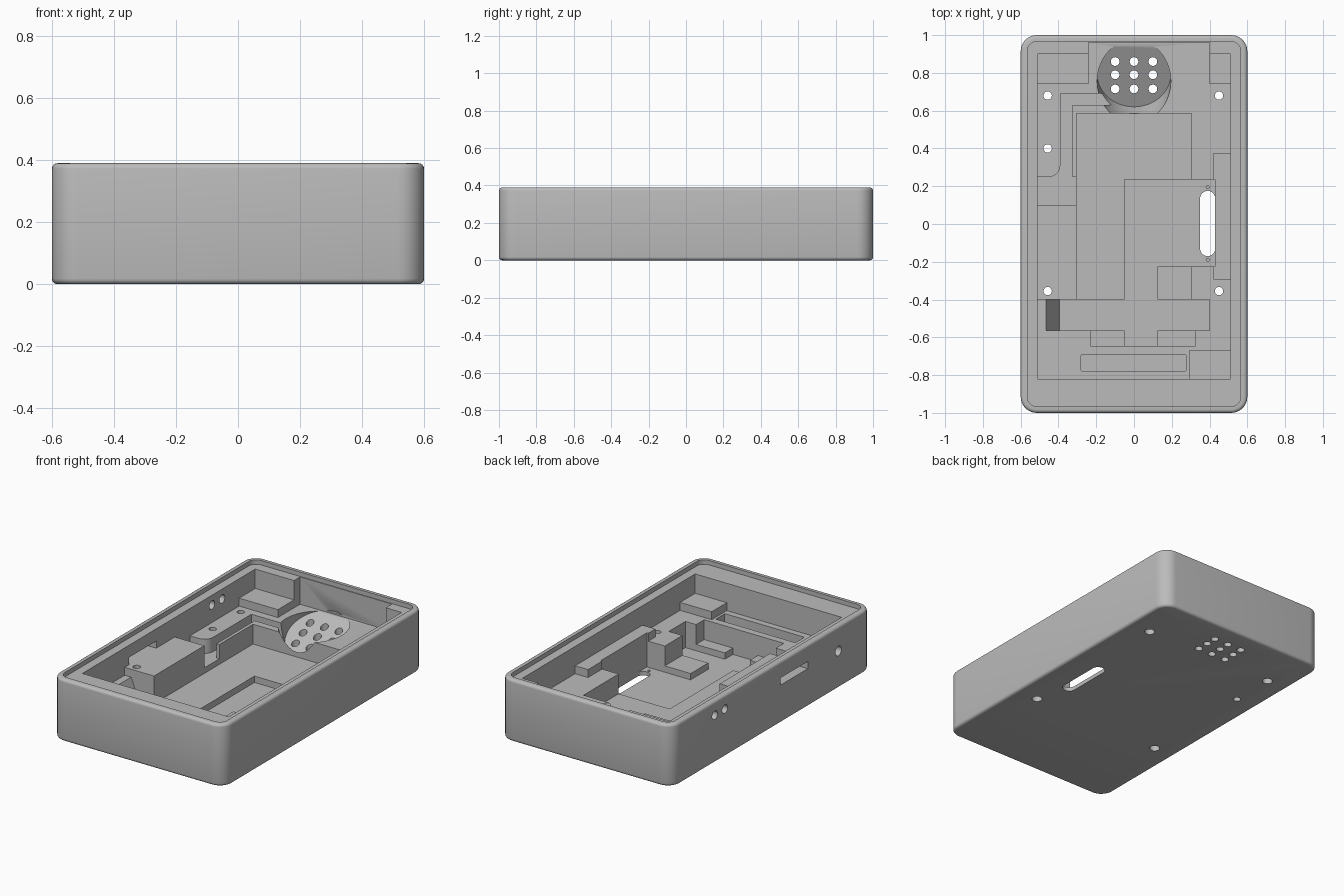
import bpy, bmesh, math
from mathutils import Matrix, Vector

if "Cube" in bpy.data.objects:
    bpy.data.objects.remove(bpy.data.objects["Cube"])

TOP, LEDGE, SHELF, RAISED, FLOOR, DEEP = 0.39, 0.362, 0.19, 0.24, 0.065, 0.025

grey = bpy.data.materials.new("case_grey")
grey.diffuse_color = (0.5, 0.5, 0.5, 1)
grey.use_nodes = True
grey.node_tree.nodes["Principled BSDF"].inputs["Base Color"].default_value = grey.diffuse_color


def new_object(name, bm):
    bmesh.ops.recalc_face_normals(bm, faces=bm.faces)
    me = bpy.data.meshes.new(name)
    bm.to_mesh(me)
    bm.free()
    me.materials.append(grey)
    ob = bpy.data.objects.new(name, me)
    bpy.context.collection.objects.link(ob)
    return ob


def prism(name, pts, z0, z1):
    """Vertical extrusion of a flat outline."""
    bm = bmesh.new()
    face = bm.faces.new([bm.verts.new((x, y, z0)) for x, y in pts])
    up = bmesh.ops.extrude_face_region(bm, geom=[face])["geom"]
    bmesh.ops.translate(bm, vec=(0, 0, z1 - z0),
                        verts=[v for v in up if isinstance(v, bmesh.types.BMVert)])
    return new_object(name, bm)


def box(name, x0, x1, y0, y1, z0, z1):
    return prism(name, [(x0, y0), (x1, y0), (x1, y1), (x0, y1)], z0, z1)


def rounded(x0, x1, y0, y1, r, n=8):
    pts = []
    for i, (cx, cy) in enumerate([(x1 - r, y1 - r), (x0 + r, y1 - r),
                                  (x0 + r, y0 + r), (x1 - r, y0 + r)]):
        for k in range(n + 1):
            a = math.pi / 2 * (i + k / n)
            p = (cx + r * math.cos(a), cy + r * math.sin(a))
            if not pts or math.dist(p, pts[-1]) > 1e-4:
                pts.append(p)
    if math.dist(pts[0], pts[-1]) < 1e-4:
        pts.pop()
    return pts


def rod(name, centre, direction, r, length, n=24):
    bm = bmesh.new()
    rot = Vector(direction).to_track_quat('Z', 'Y').to_matrix().to_4x4()
    bmesh.ops.create_cone(bm, cap_ends=True, segments=n, radius1=r, radius2=r, depth=length,
                          matrix=Matrix.Translation(centre) @ rot)
    return new_object(name, bm)


# Outer block with rounded corners and softened top and bottom edges
case = prism("case", rounded(-0.6, 0.6, -1, 1, 0.085), 0, TOP)
bm = bmesh.new()
bm.from_mesh(case.data)
rims = [e for e in bm.edges if abs(e.verts[0].co.z - e.verts[1].co.z) < 1e-5]
bmesh.ops.bevel(bm, geom=rims, offset=0.018, segments=4, profile=0.5, affect='EDGES')
bm.to_mesh(case.data)
bm.free()


def combine(tool, operation='DIFFERENCE'):
    mod = case.modifiers.new("shape", 'BOOLEAN')
    mod.operation, mod.solver, mod.object = operation, 'EXACT', tool
    bpy.context.view_layer.update()
    dg = bpy.context.evaluated_depsgraph_get()
    me = bpy.data.meshes.new_from_object(case.evaluated_get(dg))
    case.modifiers.clear()
    case.data = me
    bpy.data.objects.remove(tool, do_unlink=True)


def cut_box(x0, x1, y0, y1, z):
    combine(box("cutter", x0, x1, y0, y1, z, 0.6))


# Lid recess, main cavity and the wider bay at the back
combine(prism("cutter", rounded(-0.565, 0.565, -0.965, 0.965, 0.05), LEDGE, 0.6))
cut_box(-0.51, 0.51, -0.82, 0.90, SHELF)
cut_box(-0.24, 0.40, 0.85, 0.96, SHELF)

# Raised supports on the shelf
for x0, x1, y0, y1 in [(-0.52, -0.24, 0.74, 0.91), (0.40, 0.52, 0.74, 0.91),
                       (0.29, 0.52, -0.83, -0.67), (0.42, 0.52, -0.295, 0.375),
                       (-0.52, -0.305, -0.40, 0.10)]:
    combine(box("support", x0, x1, y0, y1, SHELF - 0.03, RAISED), 'UNION')

# Shallower pockets: main bay, connector steps, cross gap, wire channel, front slot
cut_box(-0.305, 0.305, -0.40, 0.585, FLOOR)
cut_box(-0.23, 0.325, -0.645, -0.50, FLOOR)
cut_box(-0.51, -0.30, 0.10, 0.25, 0.10)
arc = [(-0.45 + 0.06 * math.sin(a), 0.31 - 0.06 * math.cos(a))
       for a in [math.pi / 2 * k / 6 for k in range(7)]]
combine(prism("cutter", [(-0.45, 0.24), (-0.325, 0.24), (-0.325, 0.63), (-0.1, 0.63),
                         (-0.1, 0.69), (-0.39, 0.69)] + arc[::-1], 0.10, 0.6))
combine(prism("cutter", rounded(-0.28, 0.275, -0.78, -0.69, 0.008, 3), 0.12, 0.6))

# Deep pockets: switch bay, link channel and battery lead bay
cut_box(-0.05, 0.43, -0.225, 0.235, DEEP)
cut_box(-0.05, 0.125, -0.645, -0.20, DEEP)
cut_box(-0.51, 0.40, -0.565, -0.40, DEEP)

# Sloped ramp beside the lead bay
ramp = box("ramp", -0.52, -0.39, -0.575, -0.39, DEEP - 0.01, SHELF)
for v in ramp.data.vertices:
    if v.co.x > -0.4 and v.co.z > 0.1:
        v.co.x = -0.465
combine(ramp, 'UNION')

# Tilted round speaker seat
tilt = math.radians(27)
axis = Vector((0, -math.sin(tilt), math.cos(tilt)))
combine(rod("cutter", Vector((0, 0.794, 0.115)) + axis * 0.2, axis, 0.195, 0.4, 64))

# Speaker grille
for gx in (-0.1, 0, 0.1):
    for gy in (0.715, 0.79, 0.86):
        combine(rod("cutter", (gx, gy, 0.15), (0, 0, 1), 0.023, 0.5))

# Screw holes through the floor, countersunk underneath on the four corners
for hx, hy in [(-0.457, 0.68), (0.45, 0.68), (-0.457, -0.355), (0.45, -0.355), (-0.457, 0.40)]:
    combine(rod("cutter", (hx, hy, 0.15), (0, 0, 1), 0.022, 0.5))
    if hy != 0.40:
        combine(rod("cutter", (hx, hy, 0.0), (0, 0, 1), 0.03, 0.10))

# Slide switch opening with two pin holes
combine(prism("cutter", rounded(0.35, 0.43, -0.17, 0.175, 0.0395), -0.1, 0.2))
for py in (-0.19, 0.195):
    combine(rod("cutter", (0.39, py, 0.03), (0, 0, 1), 0.008, 0.03, 12))

# Side wall openings: two button holes, jack hole and card slot
for sy, sz, r in [(0.57, 0.30, 0.027), (0.47, 0.30, 0.027), (-0.66, 0.235, 0.03)]:
    combine(rod("cutter", (-0.56, sy, sz), (1, 0, 0), r, 0.14))
combine(box("cutter", -0.7, -0.49, -0.355, -0.085, RAISED, RAISED + 0.045))

# Smooth rounded surfaces, keep crisp edges
case.data.materials.clear()
case.data.materials.append(grey)
for p in case.data.polygons:
    p.material_index = 0
bpy.context.view_layer.objects.active = case
case.select_set(True)
bpy.ops.object.shade_smooth_by_angle(angle=math.radians(30))
